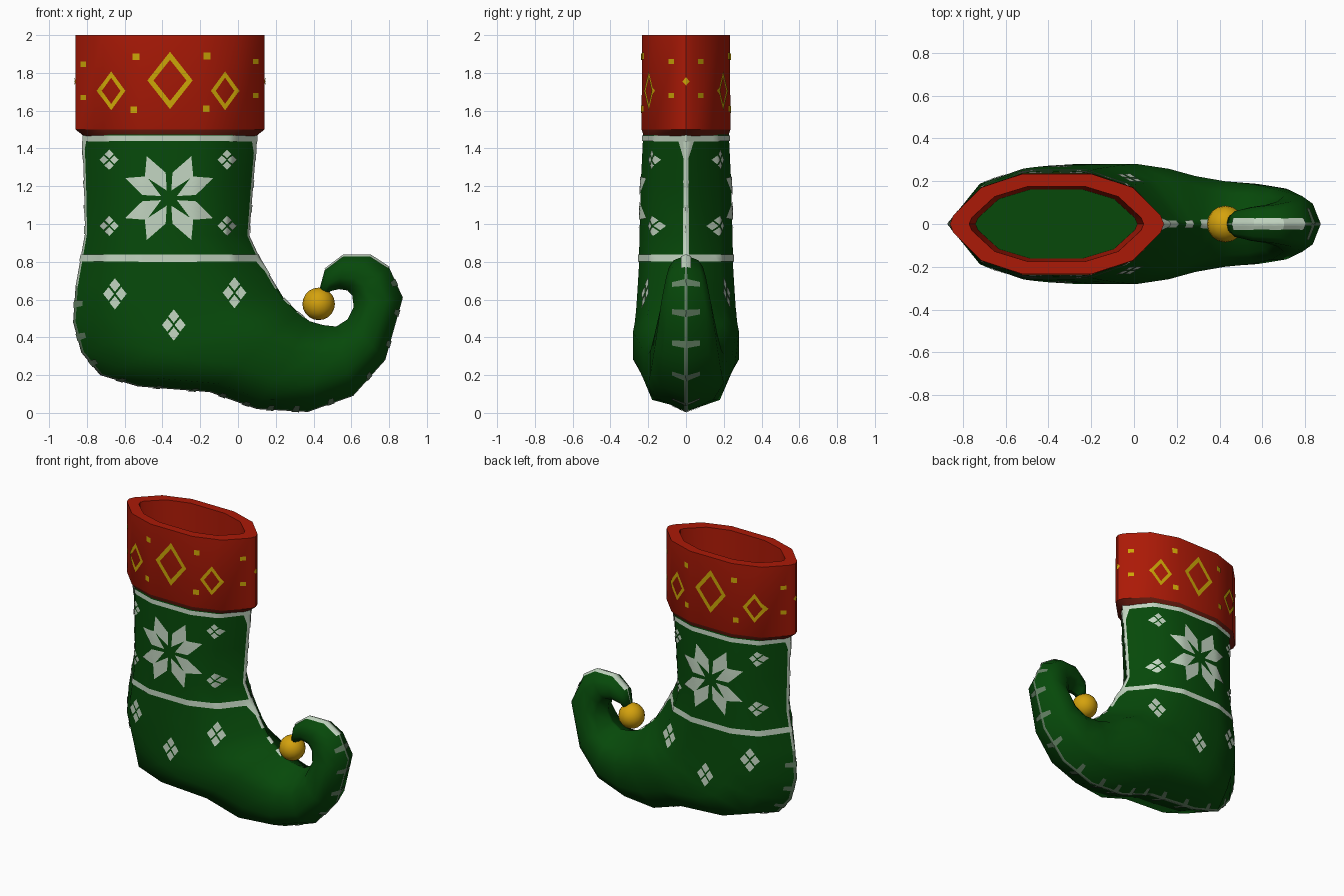
import bpy, bmesh, math
from mathutils import Vector
from mathutils.bvhtree import BVHTree

if "Cube" in bpy.data.objects:
    bpy.data.objects.remove(bpy.data.objects["Cube"])


def material(name, rgb):
    m = bpy.data.materials.new(name)
    m.diffuse_color = (*rgb, 1)
    m.use_nodes = True
    m.node_tree.nodes["Principled BSDF"].inputs["Base Color"].default_value = m.diffuse_color
    return m


GREEN = material("forest green", (0.002, 0.066, 0.003))
RED = material("warm red", (0.41, 0.010, 0.002))
DARK_RED = material("dark red", (0.13, 0.010, 0.004))
WHITE = material("pale knit white", (0.53, 0.65, 0.52))
SAGE = material("muted sage", (0.13, 0.22, 0.13))
YELLOW = material("mustard yellow", (0.60, 0.38, 0.002))
GOLD = material("gold", (0.66, 0.36, 0.004))


def finish(name, bm, mats, angle=180, recalc=True):
    if recalc:
        bmesh.ops.recalc_face_normals(bm, faces=bm.faces)
    tree = BVHTree.FromBMesh(bm)
    me = bpy.data.meshes.new(name)
    bm.to_mesh(me)
    bm.free()
    for m in mats:
        me.materials.append(m)
    me.shade_smooth()
    if angle < 180:
        me.set_sharp_from_angle(angle=math.radians(angle))
    bpy.context.collection.objects.link(bpy.data.objects.new(name, me))
    return tree


# Cross-section: u runs back to front, v is the share of the half width
def section(eu, ev, low=(-0.71, 0.73)):
    half = [(1, 0), (eu, ev), (0.71, 0.73), (0.33, 1), (-0.33, 1), low, (-eu, ev), (-1, 0)]
    return half + [(u, -v) for u, v in half[-2:0:-1]]


def loft(bm, rings, profiles, cyclic=False):
    loops = []
    for (bx, bz, fx, fz, w), prof in zip(rings, profiles):
        b, f = Vector((bx, 0, bz)), Vector((fx, 0, fz))
        loops.append([bm.verts.new((b + f) / 2 + (f - b) / 2 * u + Vector((0, w * v, 0))) for u, v in prof])
    n = len(loops[0])
    spans = list(zip(loops, loops[1:])) + ([(loops[-1], loops[0])] if cyclic else [])
    rows = []
    for a, c in spans:
        rows.append([bm.faces.new((a[i], a[(i + 1) % n], c[(i + 1) % n], c[i])) for i in range(n)])
    if not cyclic:
        bm.faces.new(loops[0])
        bm.faces.new(loops[-1])
    return rows


# Boot: back/sole point, front/instep point, half width
RINGS = [
    (-0.825, 1.49, 0.105, 1.49, 0.226), (-0.815, 1.2, 0.08, 1.2, 0.24),
    (-0.81, 0.95, 0.06, 0.94, 0.246), (-0.86, 0.67, 0.12, 0.81, 0.25),
    (-0.873, 0.48, 0.18, 0.71, 0.258), (-0.83, 0.32, 0.21, 0.66, 0.264),
    (-0.73, 0.20, 0.24, 0.61, 0.272), (-0.53, 0.14, 0.28, 0.57, 0.281),
    (-0.15, 0.11, 0.32, 0.53, 0.258), (0.10, 0.02, 0.38, 0.485, 0.224),
    (0.37, 0.005, 0.45, 0.465, 0.2), (0.61, 0.09, 0.52, 0.457, 0.187),
    (0.78, 0.28, 0.58, 0.495, 0.165), (0.873, 0.61, 0.613, 0.56, 0.13),
    (0.80, 0.77, 0.605, 0.62, 0.105), (0.70, 0.835, 0.58, 0.648, 0.09),
    (0.56, 0.835, 0.535, 0.655, 0.078), (0.46, 0.76, 0.49, 0.645, 0.06),
    (0.43, 0.65, 0.47, 0.62, 0.035),
]
bm = bmesh.new()
profs = [section(0.975, 0.06, (-0.79, 0.8) if 6 <= i <= 9 else (-0.71, 0.73)) for i in range(len(RINGS))]
rows = loft(bm, RINGS, profs)
# Ridge columns carry the seam: pale on leg and toe curl, muted under the foot
for k, row in enumerate(rows):
    if k < 5:
        row[0].material_index = row[-1].material_index = 1
    row[6].material_index = row[7].material_index = 1 if k < 3 or k > 13 else 2
boot = finish("boot", bm, [GREEN, WHITE, SAGE], 85)

# Cuff: hollow band with a dark tapered lower edge
bm = bmesh.new()
rows = loft(bm, [(-0.815, 1.465, 0.095, 1.465, 0.224), (-0.86, 1.5, 0.14, 1.5, 0.235),
                 (-0.86, 2.0, 0.14, 2.0, 0.233), (-0.77, 2.0, 0.045, 2.0, 0.175),
                 (-0.74, 1.47, 0.015, 1.47, 0.16)], [section(0.97, 0.17)] * 5, cyclic=True)
for f in rows[0] + rows[-1]:
    f.material_index = 1
cuff = finish("cuff", bm, [RED, DARK_RED], 40)

# Toe bell
bm = bmesh.new()
bmesh.ops.create_uvsphere(bm, u_segments=16, v_segments=10, radius=0.086)
bmesh.ops.translate(bm, verts=bm.verts, vec=(0.427, 0, 0.577))
finish("toe_bell", bm, [GOLD])


# Thin pattern patches laid on a surface
def patch(bm, tree, corners, place, n=5):
    """Bilinear grid over four corners, each point dropped on the surface."""
    a, b, c, d = [Vector(p) for p in corners]
    grid = []
    for i in range(n + 1):
        row = []
        for j in range(n + 1):
            co, no = place(tree, a.lerp(b, i / n).lerp(d.lerp(c, i / n), j / n))
            row.append(bm.verts.new(co + no * 0.005))
        grid.append(row)
    for i in range(n):
        for j in range(n):
            f = bm.faces.new((grid[i][j], grid[i + 1][j], grid[i + 1][j + 1], grid[i][j + 1]))
            f.normal_update()
            if f.normal.dot(tree.find_nearest(f.calc_center_median())[1]) < 0:
                f.normal_flip()


def nearest(tree, p):
    return tree.find_nearest(p)[:2]


def along_y(side):
    def place(tree, p):
        hit = tree.ray_cast(Vector((p[0], side, p[1])), Vector((0, -side, 0)))
        return hit[:2] if hit[0] else nearest(tree, Vector((p[0], 0, p[1])))
    return place


def diamond(x, z, rx, rz):
    return [(x - rx, z), (x, z - rz), (x + rx, z), (x, z + rz)]


def block(x, z, r):
    return [(x - r, z - r), (x + r, z - r), (x + r, z + r), (x - r, z + r)]


def frame(x, z, rx, rz, t):
    o, i = diamond(x, z, rx, rz), diamond(x, z, rx - t, rz - t * 1.3)
    return [(o[k], o[(k + 1) % 4], i[(k + 1) % 4], i[k]) for k in range(4)]


def flower(x, z, r, h):
    return [diamond(x + dx * r * 0.6, z + dz * h * 0.6, r * 0.52, h * 0.46)
            for dx, dz in ((1, 0), (-1, 0), (0, 1), (0, -1))]


def stripe(x0, x1, z0, z1, n=10):
    step = (x1 - x0) / n
    return [((x0 + k * step, z0), (x0 + (k + 1) * step, z0), (x0 + (k + 1) * step, z1), (x0 + k * step, z1))
            for k in range(n)]


# Eight-petal star, small flowers and stripes on the boot
petal = [(0.012, 0.04), (0.018, 0.135), (0.118, 0.222), (0.128, 0.115)]
white = []
for sx in (1, -1):
    for sz in (1, -1):
        white.append([(-0.365 + sx * u, 1.137 + sz * v) for u, v in petal])
        white.append([(-0.365 + sx * v * 1.04, 1.137 + sz * u * 0.9) for u, v in petal])
for x, z in ((-0.68, 1.34), (-0.06, 1.34), (-0.68, 0.99), (-0.06, 0.99)):
    white += flower(x, z, 0.045, 0.05)
for x, z in ((-0.65, 0.63), (-0.02, 0.635), (-0.34, 0.465)):
    white += flower(x, z, 0.056, 0.078)
white += stripe(-0.84, 0.1, 0.80, 0.838) + stripe(-0.82, 0.1, 1.438, 1.468)

# Diamonds and dots on the cuff
yellow = frame(-0.36, 1.76, 0.12, 0.152, 0.033)
yellow += frame(-0.67, 1.705, 0.075, 0.103, 0.026) + frame(-0.07, 1.705, 0.075, 0.103, 0.026)
for x, z in ((-0.54, 1.885), (-0.165, 1.89), (-0.55, 1.605), (-0.17, 1.61)):
    yellow.append(block(x, z, 0.018))
for x, z in ((-0.815, 1.845), (-0.815, 1.67), (0.09, 1.86), (0.09, 1.68)):
    yellow.append(block(x, z, 0.014))

bw, by, bs = bmesh.new(), bmesh.new(), bmesh.new()
for side in (1, -1):
    for q in white:
        patch(bw, boot, q, along_y(side))
    for q in yellow:
        patch(by, cuff, q, along_y(side))
for x in (-0.865, 0.145):
    patch(by, cuff, [(x, -0.022, 1.755), (x, 0, 1.733), (x, 0.022, 1.755), (x, 0, 1.777)], nearest, 6)


def ridge_mark(bm, p, q, w0, w1):
    """Mark across a ridge from p to q, with half widths w0 and w1 in y."""
    p, q = Vector(p), Vector(q)
    y0, y1 = Vector((0, w0, 0)), Vector((0, w1, 0))
    patch(bm, boot, [p - y0, p + y0, q + y1, q - y1], nearest, 6)


# Marks along the leg seams, on the instep and over the toe curl
for x in (-0.83, 0.09):
    ridge_mark(bw, (x, 0, 1.44), (x, 0, 1.34), 0.055, 0.012)
    for z in (1.21, 1.08, 0.97):
        ridge_mark(bw, (x, 0, z + 0.02), (x, 0, z - 0.02), 0.025, 0.025)
ridge_mark(bw, (0.10, 0, 0.84), (0.17, 0, 0.73), 0.075, 0.02)
for x, z in ((0.26, 0.59), (0.33, 0.52)):
    ridge_mark(bw, (x - 0.018, 0, z + 0.018), (x + 0.018, 0, z - 0.018), 0.022, 0.022)
for r0, r1 in zip(RINGS[14:17], RINGS[15:18]):
    ridge_mark(bw, (r0[0], 0, r0[1]), (r1[0], 0, r1[1]), 0.03, 0.03)

# Short cross stitches along the heel, sole and toe
for r0, r1 in zip(RINGS[3:14], RINGS[4:15]):
    p, q = Vector((r0[0], 0, r0[1])), Vector((r1[0], 0, r1[1]))
    d = (q - p).normalized() * 0.02
    inward = (Vector((r0[2] + r1[2], 0, r0[3] + r1[3])) / 2 - (p + q) / 2).normalized()
    count = max(1, round((q - p).length / 0.17))
    for k in range(count):
        m = p.lerp(q, (k + 0.5) / count)
        for s in (1, -1):
            e = m + inward * 0.035 + Vector((0, s * 0.07, 0))
            patch(bs, boot, [m - d, m + d, e + d * 0.7, e - d * 0.7], nearest, 3)

finish("boot_knit_pattern", bw, [WHITE], recalc=False)
finish("sole_stitches", bs, [SAGE], recalc=False)
finish("cuff_pattern", by, [YELLOW], recalc=False)
